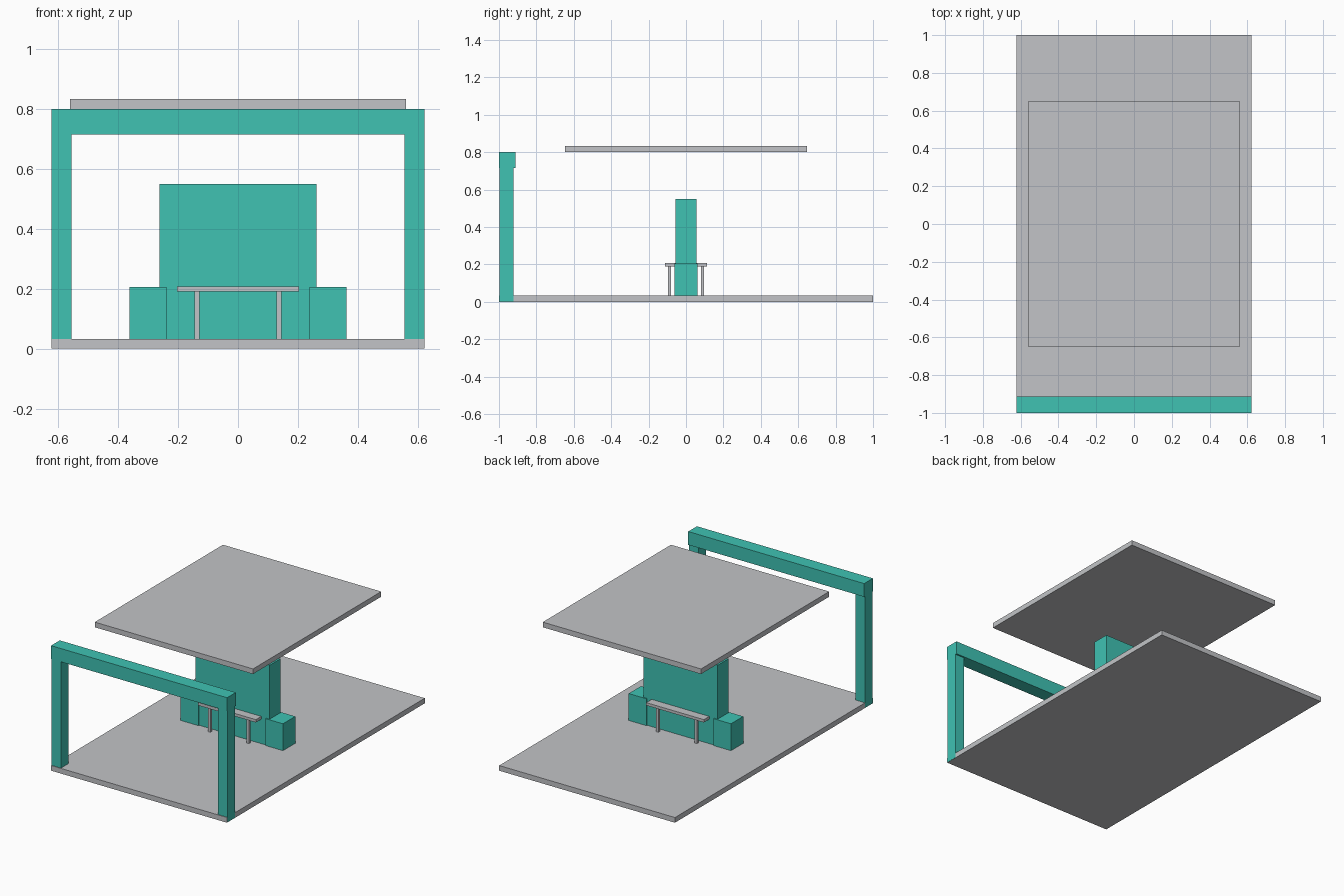
import bpy
from mathutils import Vector

if "Cube" in bpy.data.objects:
    bpy.data.objects.remove(bpy.data.objects["Cube"])


def material(name, color):
    m = bpy.data.materials.new(name)
    m.diffuse_color = (*color, 1)
    m.use_nodes = True
    m.node_tree.nodes["Principled BSDF"].inputs["Base Color"].default_value = m.diffuse_color
    return m


GREY = material("light grey", (0.54, 0.55, 0.57))
TEAL = material("teal", (0.05, 0.54, 0.45))


def box(name, x, y, z, mat):
    """Axis-aligned box from (min, max) ranges."""
    lo, hi = Vector((x[0], y[0], z[0])), Vector((x[1], y[1], z[1]))
    bpy.ops.mesh.primitive_cube_add(size=1, location=(lo + hi) / 2)
    ob = bpy.context.object
    ob.name = name
    ob.scale = hi - lo
    bpy.ops.object.transform_apply(location=False, rotation=False, scale=True)
    ob.data.materials.append(mat)
    return ob


def span(side, a, b):
    """Range a..b mirrored to the given side."""
    return tuple(sorted((side * a, side * b)))


# Floor slab and floating canopy
box("floor_slab", (-0.622, 0.622), (-1, 1), (0, 0.033), GREY)
box("canopy", (-0.56, 0.56), (-0.648, 0.648), (0.80, 0.833), GREY)

# Entrance gate
box("gate_beam", (-0.623, 0.623), (-1, -0.912), (0.715, 0.80), TEAL)
for s in (-1, 1):
    box("gate_post", span(s, 0.556, 0.623), (-0.996, -0.922), (0.001, 0.715), TEAL)

# Central wall with a low block at each end
box("centre_wall", (-0.262, 0.262), (-0.055, 0.055), (0.001, 0.55), TEAL)
for s in (-1, 1):
    box("end_block", span(s, 0.238, 0.362), (-0.062, 0.062), (0.02, 0.205), TEAL)

# Benches on both faces of the wall
for side in (-1, 1):
    box("bench_seat", (-0.204, 0.204), span(side, 0.056, 0.111), (0.19, 0.208), GREY)
    for s in (-1, 1):
        box("bench_leg", span(s, 0.128, 0.145), span(side, 0.08, 0.097), (0.02, 0.19), GREY)
